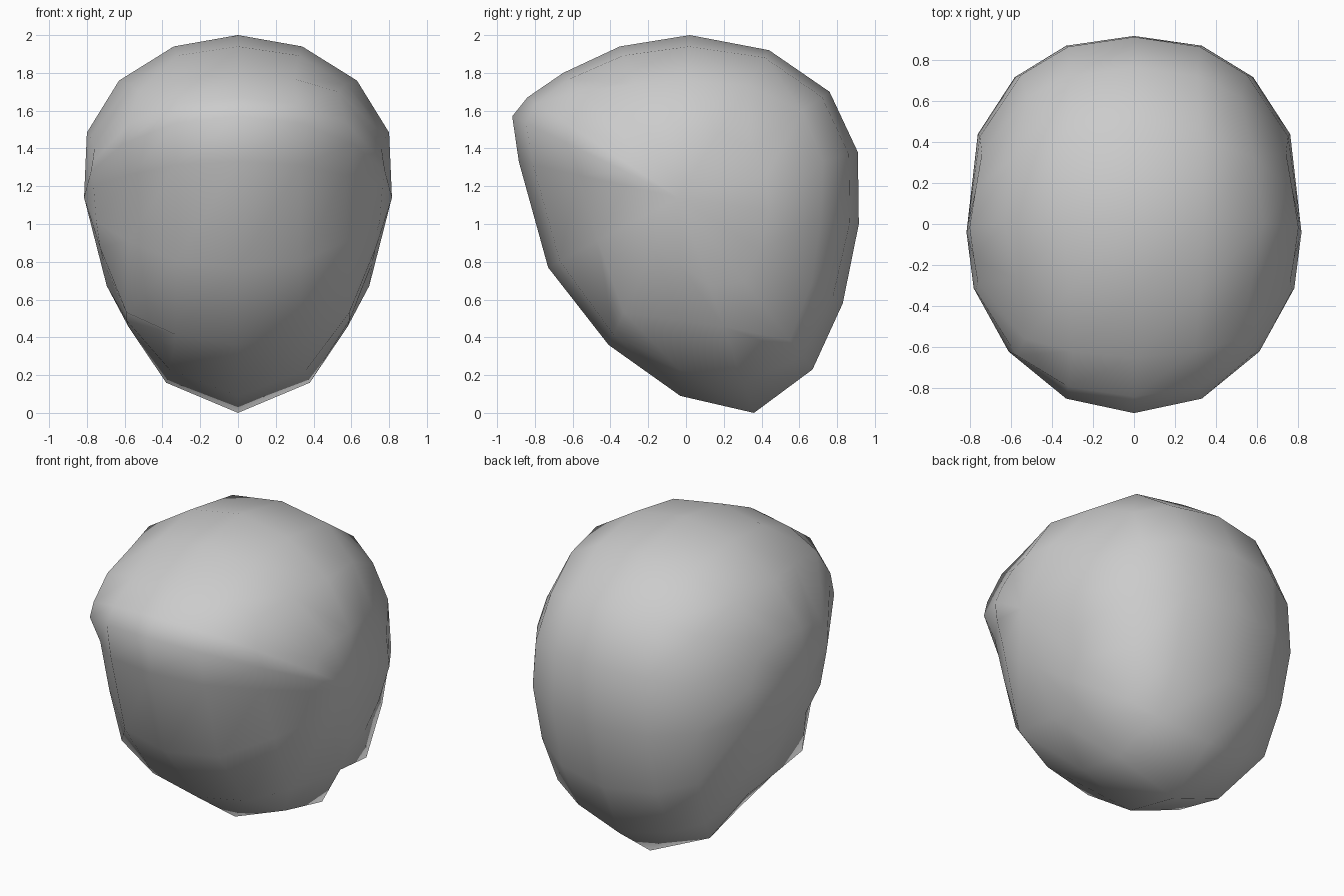
import bpy, bmesh

if "Cube" in bpy.data.objects:
    bpy.data.objects.remove(bpy.data.objects["Cube"])

# Midline outline (y, z): crown -> back -> underside -> face -> brow
PROFILE = [(.02, 2), (.44, 1.92), (.76, 1.70), (.91, 1.38),
           (.915, 1.0), (.83, .58), (.67, .23), (.36, 0),
           (-.03, .09), (-.41, .36), (-.73, .77), (-.885, 1.33),
           (-.92, 1.57), (-.84, 1.67), (-.65, 1.80), (-.35, 1.94)]
POLE = (.815, -.04, 1.14)  # widest point at the side

# Side slices: (outline scale, x), at every or every second outline point
SLICES = [
    [(.93, .34), (.95, .33), (.95, .31), (.95, .32),
     (.95, .33), (.94, .33), (.92, .33), (.86, .38),
     (.87, .36), (.93, .33), (.91, .33), (.91, .33),
     (.92, .33), (.94, .32), (.95, .30), (.94, .32)],
    [(.72, .63), (.76, .58), (.82, .52), (.805, .55),
     (.79, .58), (.81, .55), (.83, .52), (.60, .58),
     (.62, .59), (.78, .59), (.62, .58), (.63, .57),
     (.66, .61), (.75, .57), (.85, .53), (.75, .57)],
    [(.40, .80), (.48, .74), (.50, .76), (.49, .68),
     (.33, .71), (.35, .75), (.31, .78), (.40, .76)],
]


def ring(bm, table, side):
    verts = []
    step = len(PROFILE) // len(table)
    for i, (y, z) in enumerate(PROFILE):
        a = table[i // step]
        b = table[(i + step - 1) // step % len(table)]
        s, x = (a[0] + b[0]) / 2, (a[1] + b[1]) / 2
        verts.append(bm.verts.new((side * x,
                                   POLE[1] + s * (y - POLE[1]),
                                   POLE[2] + s * (z - POLE[2]))))
    return verts


# Head: rings lofted from one side to the other, closed by a fan at each pole
bm = bmesh.new()
rings = [ring(bm, t, -1) for t in reversed(SLICES)]
rings.append([bm.verts.new((0, y, z)) for y, z in PROFILE])
rings += [ring(bm, t, 1) for t in SLICES]
n = len(PROFILE)
for a, b in zip(rings, rings[1:]):
    for i in range(n):
        j = (i + 1) % n
        bm.faces.new((a[i], a[j], b[j], b[i]))
for end, side in ((rings[0], -1), (rings[-1], 1)):
    tip = bm.verts.new((side * POLE[0], POLE[1], POLE[2]))
    for i in range(n):
        bm.faces.new((end[i], end[(i + 1) % n], tip))
bmesh.ops.recalc_face_normals(bm, faces=bm.faces)
for f in bm.faces:
    f.smooth = True

mesh = bpy.data.meshes.new("head")
bm.to_mesh(mesh)
bm.free()
bpy.context.collection.objects.link(bpy.data.objects.new("head", mesh))
